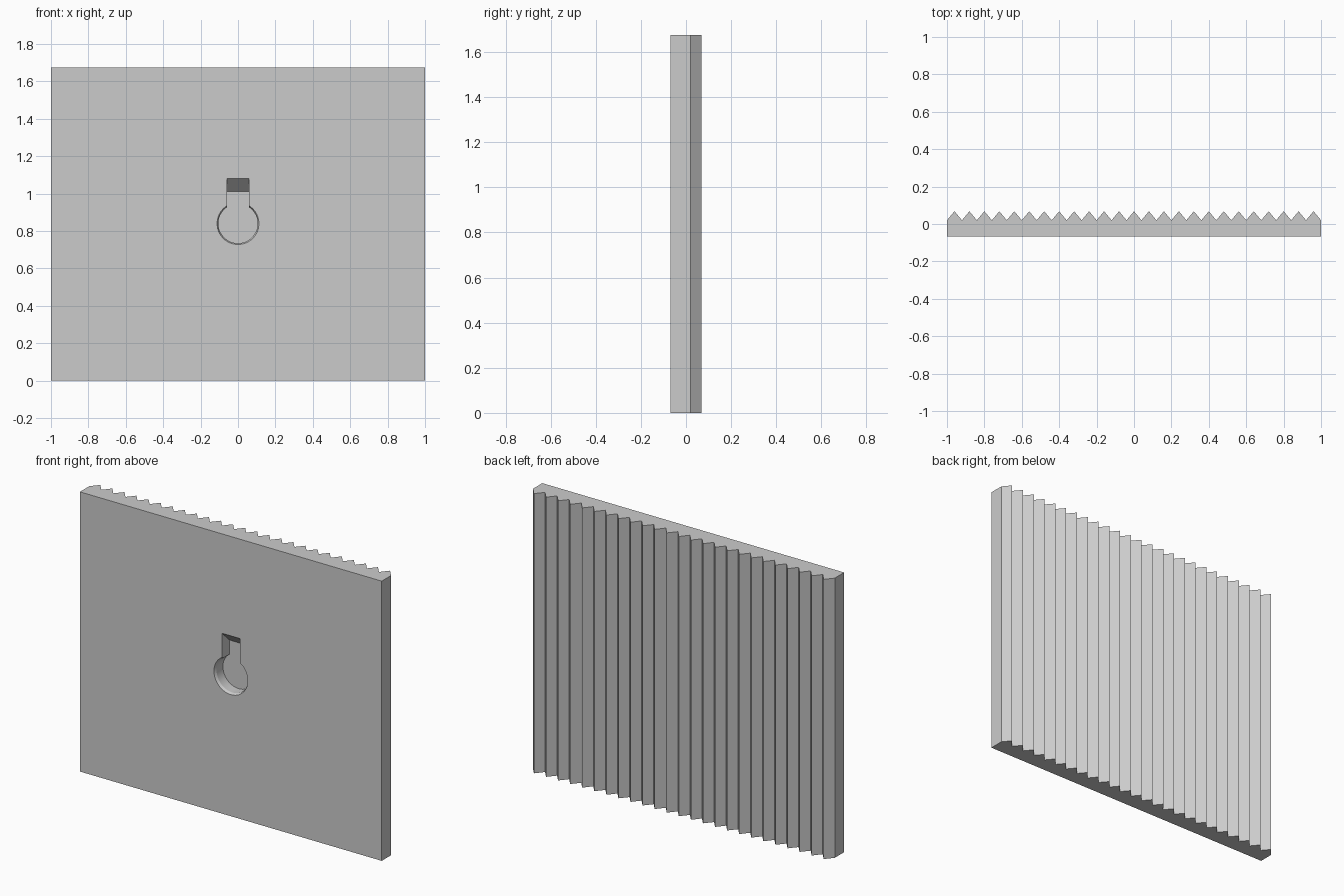
import bpy
import bmesh
import math

TEETH = 25
WIDTH, HEIGHT = 2.0, 1.675
FRONT, VALLEY, PEAK = -0.068, 0.02, 0.068
FLOOR = FRONT + 0.075
HOLE_Z = 0.84

cube = bpy.data.objects.get("Cube")
if cube:
    bpy.data.objects.remove(cube, do_unlink=True)

grey = bpy.data.materials.new("plain_grey")
grey.use_nodes = True
colour = (0.6, 0.6, 0.6, 1.0)
grey.diffuse_color = colour
grey.node_tree.nodes["Principled BSDF"].inputs["Base Color"].default_value = colour


def loft(name, rings):
    """Join equal-length closed rings of points into a capped solid."""
    bm = bmesh.new()
    loops = [[bm.verts.new(p) for p in ring] for ring in rings]
    n = len(loops[0])
    for a, b in zip(loops, loops[1:]):
        for i in range(n):
            j = (i + 1) % n
            bm.faces.new((a[i], a[j], b[j], b[i]))
    bm.faces.new(loops[0][::-1])
    bm.faces.new(loops[-1])
    bmesh.ops.recalc_face_normals(bm, faces=bm.faces[:])
    mesh = bpy.data.meshes.new(name)
    bm.to_mesh(mesh)
    bm.free()
    mesh.materials.append(grey)
    obj = bpy.data.objects.new(name, mesh)
    bpy.context.collection.objects.link(obj)
    return obj


def circle(radius, y, n=64):
    return [(radius * math.cos(math.tau * i / n), y,
             HOLE_Z + radius * math.sin(math.tau * i / n)) for i in range(n)]


# Plate with a zigzag back, extruded upward
half = WIDTH / 2
step = WIDTH / (2 * TEETH)
outline = [(-half, FRONT), (half, FRONT)]
outline += [(half - i * step, PEAK if i % 2 else VALLEY) for i in range(2 * TEETH + 1)]
plate = loft("ridged_plate", [[(x, y, z) for x, y in outline] for z in (0, HEIGHT)])

# Round part of the keyhole, with a chamfered rim
round_cutter = loft("round_hole_cutter", [
    circle(0.112, FRONT - 0.05), circle(0.112, FRONT),
    circle(0.105, FRONT + 0.015), circle(0.105, FLOOR)])

# Slot part of the keyhole, with a sloping roof
side = [(FRONT - 0.05, HOLE_Z), (FLOOR, HOLE_Z), (FLOOR, 1.01),
        (FRONT, 1.08), (FRONT - 0.05, 1.08)]
slot_cutter = loft("slot_cutter", [[(x, y, z) for y, z in side] for x in (-0.06, 0.06)])

# Cut the keyhole and drop the cutters
for cutter in (round_cutter, slot_cutter):
    mod = plate.modifiers.new(cutter.name, 'BOOLEAN')
    mod.operation = 'DIFFERENCE'
    mod.solver = 'EXACT'
    mod.object = cutter
    cutter.hide_render = True
bpy.ops.object.select_all(action='DESELECT')
plate.select_set(True)
bpy.context.view_layer.objects.active = plate
for mod in list(plate.modifiers):
    bpy.ops.object.modifier_apply(modifier=mod.name)
for cutter in (round_cutter, slot_cutter):
    bpy.data.objects.remove(cutter, do_unlink=True)

bpy.ops.object.shade_smooth_by_angle(angle=math.radians(12))
